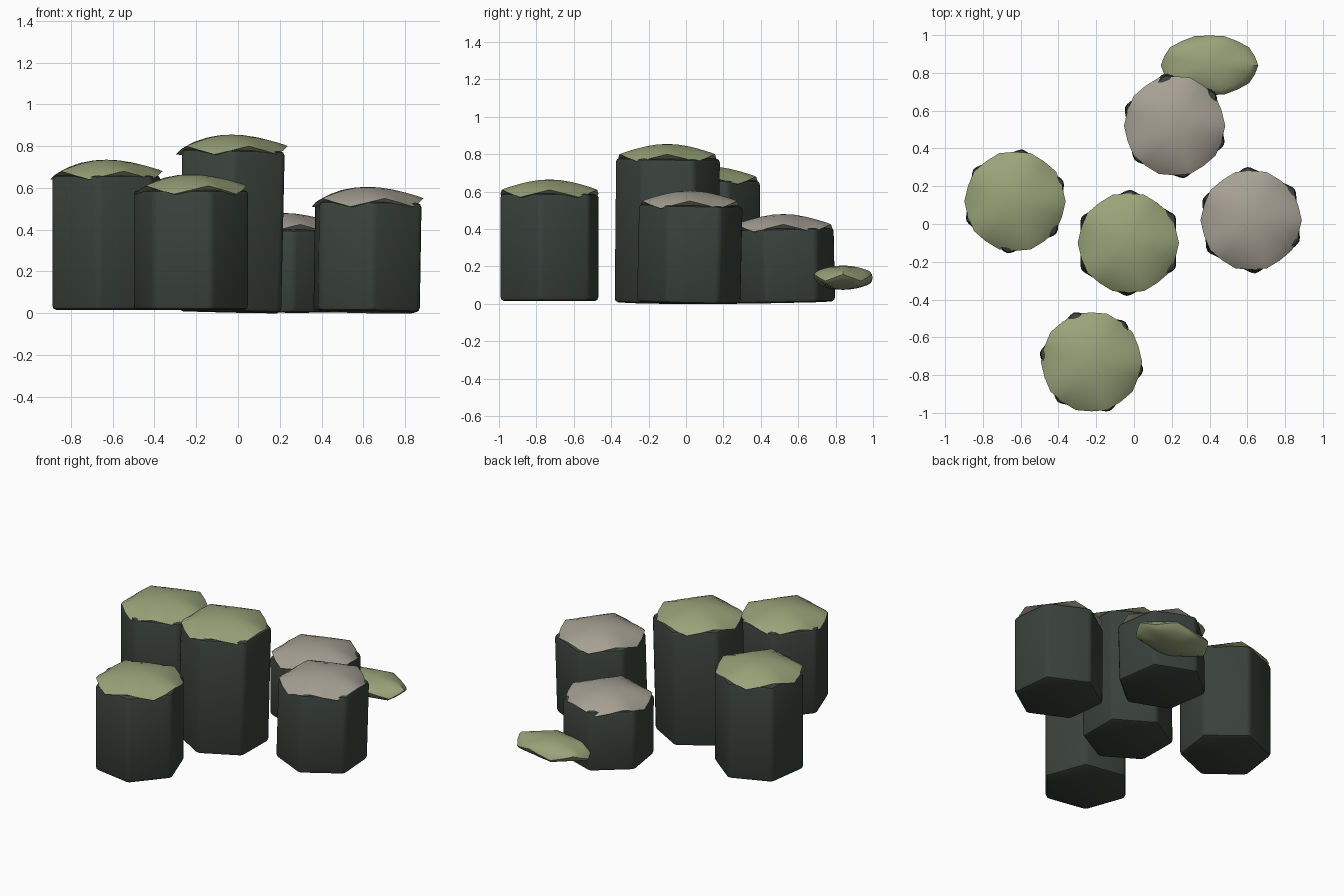
import bpy, bmesh, math
from mathutils import Matrix, Vector

cube = bpy.data.objects.get("Cube")
if cube:
    bpy.data.objects.remove(cube, do_unlink=True)


def material(name, rgb):
    m = bpy.data.materials.new(name)
    m.use_nodes = True
    m.diffuse_color = (*rgb, 1)
    bsdf = m.node_tree.nodes["Principled BSDF"]
    bsdf.inputs["Base Color"].default_value = (*rgb, 1)
    bsdf.inputs["Roughness"].default_value = 0.9
    return m


basalt = material("dark basalt", (0.042, 0.053, 0.044))
moss = material("moss green", (0.32, 0.36, 0.19))
lichen = material("pale lichen", (0.38, 0.35, 0.29))


def finish(bm, name, mat, angle):
    bmesh.ops.recalc_face_normals(bm, faces=bm.faces)
    me = bpy.data.meshes.new(name)
    bm.to_mesh(me)
    bm.free()
    ob = bpy.data.objects.new(name, me)
    bpy.context.collection.objects.link(ob)
    me.materials.append(mat)
    bpy.ops.object.select_all(action='DESELECT')
    ob.select_set(True)
    bpy.context.view_layer.objects.active = ob
    bpy.ops.object.shade_smooth_by_angle(angle=math.radians(angle))
    return ob


def column(name, x, y, base, top, turn, tilt):
    """Six-sided stone with softened edges, leaning slightly."""
    bm = bmesh.new()
    bmesh.ops.create_cone(bm, cap_ends=True, segments=6, radius1=0.283,
                          radius2=0.283, depth=top - base)
    bmesh.ops.bevel(bm, geom=bm.edges[:], offset=0.022, segments=2,
                    profile=0.5, affect='EDGES')
    # Point one corner exactly along the turn angle
    corner = max(bm.verts, key=lambda v: v.co.xy.length)
    now = round(math.degrees(math.atan2(corner.co.y, corner.co.x)) / 30) * 30
    bm.transform(Matrix.Rotation(math.radians(turn - now), 4, 'Z'))
    lean = Matrix.Rotation(tilt[0], 4, 'X') @ Matrix.Rotation(tilt[1], 4, 'Y')
    bm.transform(Matrix.Translation((x, y, (top + base) / 2)) @ lean)
    return finish(bm, name, basalt, 40)


def cushion(name, centre, rx, ry, up, down, zig, power, mat):
    """Flattened lens whose rim rises and falls five times around."""
    bm = bmesh.new()
    segs = 20

    def ring(r, height, side):
        verts = []
        for i in range(segs):
            a = math.tau * i / segs
            wave = 1 - abs((i % 4) - 2)          # -1 at crests, +1 at dips
            bulge = 1 + 0.012 * math.cos(10 * a)
            z = -wave * zig * r ** 4
            z += side * height * (1 - r * r) ** power
            verts.append(bm.verts.new(Vector(centre) + Vector(
                (rx * r * bulge * math.cos(a), ry * r * bulge * math.sin(a), z))))
        return verts

    rim = ring(1, up, 1)
    for side, height in ((1, up), (-1, down)):
        outer = rim
        for r in (0.94, 0.82, 0.65, 0.45, 0.22):
            inner = ring(r, height, side)
            for i in range(segs):
                j = (i + 1) % segs
                bm.faces.new((outer[i], outer[j], inner[j], inner[i]))
            outer = inner
        pole = bm.verts.new(Vector(centre) + Vector((0, 0, side * height)))
        for i in range(segs):
            bm.faces.new((outer[i], outer[(i + 1) % segs], pole))
    return finish(bm, name, mat, 38)


# Stones: name, x, y, base, top, corner angle, tilt, covering
stones = [
    ("left_stone", -0.63, 0.12, 0.015, 0.66, 82, (0, 0), moss),
    ("tall_stone", -0.03, -0.10, 0.005, 0.78, 90, (-0.01, 0.022), moss),
    ("front_stone", -0.225, -0.73, 0.015, 0.59, 110, (0, 0), moss),
    ("back_stone", 0.215, 0.52, 0.007, 0.405, 100, (0.02, 0.01), lichen),
    ("right_stone", 0.62, 0.02, 0.005, 0.53, 95, (-0.022, 0.016), lichen),
]
for name, x, y, base, top, turn, tilt, cover in stones:
    column(name, x, y, base, top, turn, tilt)
    cushion(name + "_cap", (x, y, top), 0.265, 0.265,
            0.075, 0.04, 0.02, 0.9, cover)

# Loose moss pad beside the back stone
cushion("moss_pad", (0.40, 0.84, 0.14), 0.255, 0.16, 0.065, 0.065, 0.018, 0.6, moss)
